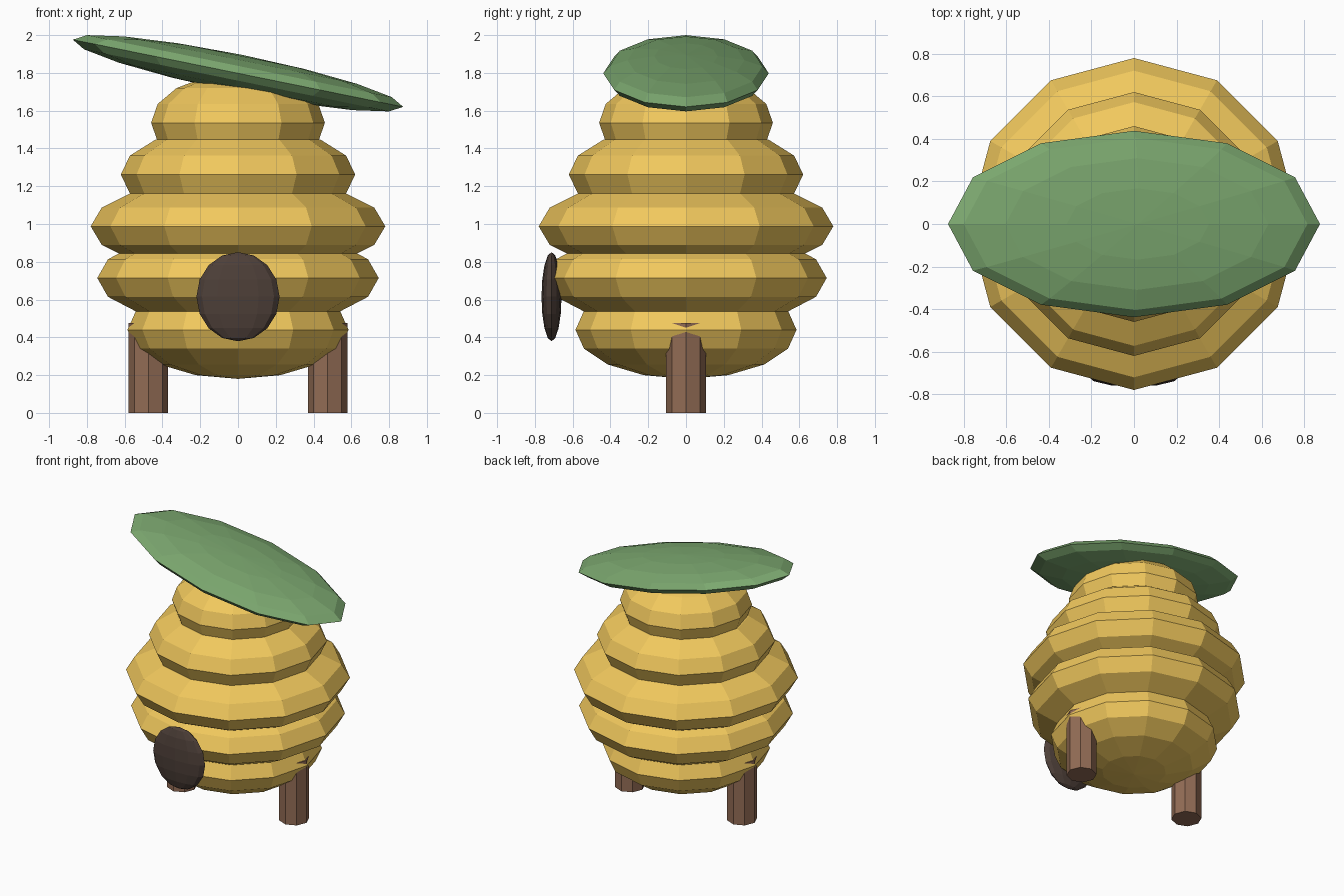
import bpy
from math import radians

if "Cube" in bpy.data.objects:
    bpy.data.objects.remove(bpy.data.objects["Cube"])


def material(name, rgb):
    m = bpy.data.materials.new(name)
    m.diffuse_color = (*rgb, 1)
    m.use_nodes = True
    m.node_tree.nodes["Principled BSDF"].inputs["Base Color"].default_value = m.diffuse_color
    return m


straw = material("straw", (0.88, 0.58, 0.11))
leaf_green = material("leaf_green", (0.20, 0.39, 0.16))
wood = material("wood", (0.29, 0.15, 0.09))
dark = material("dark_wood", (0.075, 0.05, 0.04))


def ellipsoid(name, loc, radii, mat, tilt=0):
    bpy.ops.mesh.primitive_uv_sphere_add(segments=12, ring_count=8, radius=1,
                                         location=loc, rotation=(0, tilt, 0))
    ob = bpy.context.object
    ob.name = name
    ob.scale = radii
    ob.data.materials.append(mat)
    return ob


# Hive body: five stacked flattened coils
for i, r in enumerate((0.585, 0.745, 0.78, 0.62, 0.46)):
    ellipsoid(f"hive_coil_{i + 1}", (0, 0, 0.44 + 0.274 * i), (r, r, 0.26), straw)

# Entrance disc on the front
ellipsoid("entrance", (0, -0.712, 0.615), (0.22, 0.053, 0.236), dark)

# Tilted leaf roof
ellipsoid("leaf_roof", (0, 0, 1.798), (0.892, 0.438, 0.1), leaf_green, radians(11.5))

# Two peg legs
for side, x in (("left", -0.475), ("right", 0.475)):
    bpy.ops.mesh.primitive_cylinder_add(vertices=8, radius=0.105, depth=0.477,
                                        location=(x, 0, 0.2385))
    leg = bpy.context.object
    leg.name = f"{side}_leg"
    leg.data.materials.append(wood)
